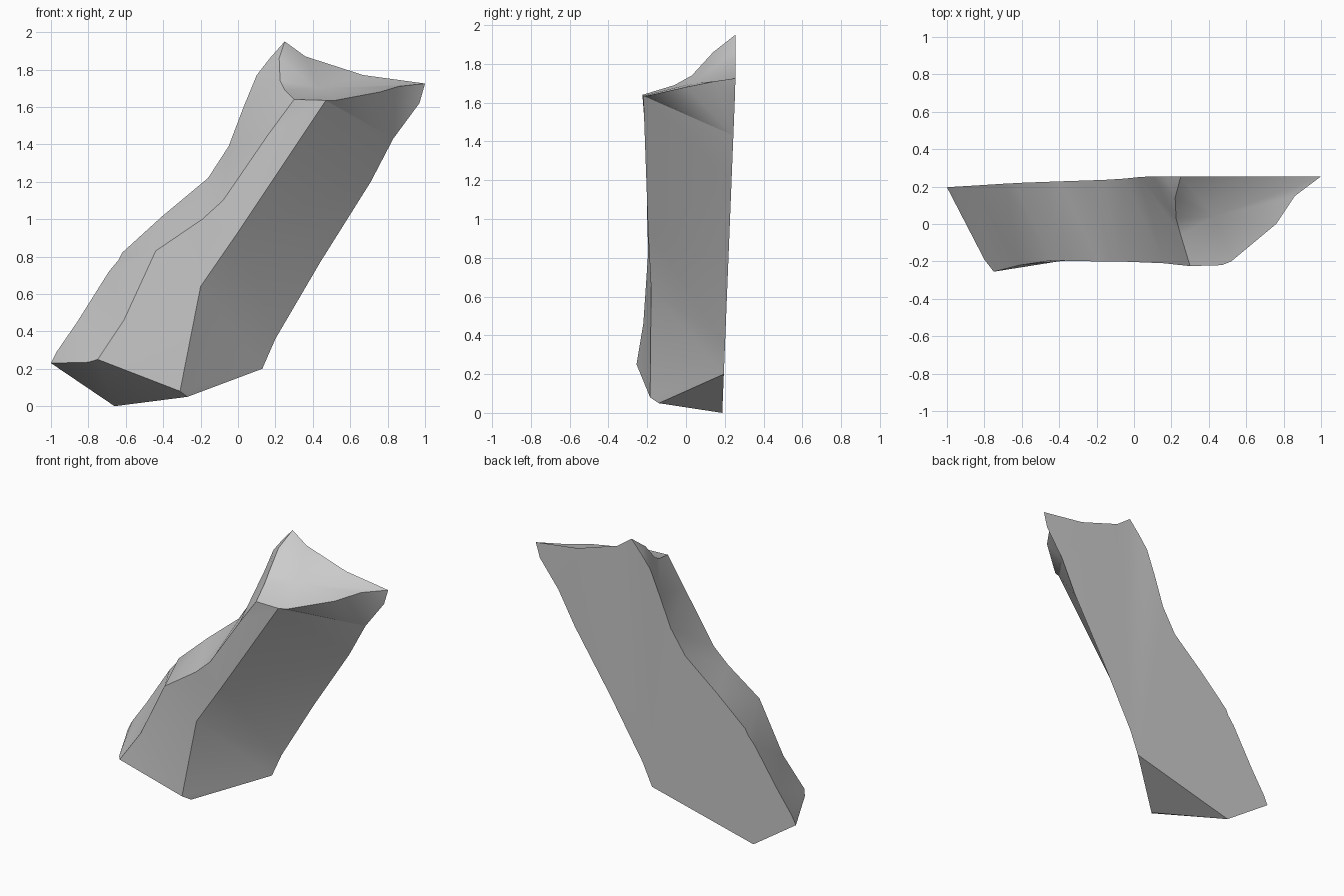
import bpy, bmesh
from mathutils import Vector

if "Cube" in bpy.data.objects:
    bpy.data.objects.remove(bpy.data.objects["Cube"])

bm = bmesh.new()
cache = {}


def v(p):
    # shared vertex per position
    p = tuple(round(c, 4) for c in p)
    if p not in cache:
        cache[p] = bm.verts.new(p)
    return cache[p]


def back(pts):
    # back outline points lie on a slightly leaning plane
    return [(x, min(0.255, 0.187 + 0.04 * z), z) for x, z in pts]


def strip(a, b):
    # triangle strip between two chains, always taking the shorter diagonal
    i = j = 0
    while i < len(a) - 1 or j < len(b) - 1:
        da = (Vector(a[i + 1]) - Vector(b[j])).length if i < len(a) - 1 else 1e9
        db = (Vector(a[i]) - Vector(b[j + 1])).length if j < len(b) - 1 else 1e9
        if da < db:
            bm.faces.new((v(a[i]), v(a[i + 1]), v(b[j])))
            i += 1
        else:
            bm.faces.new((v(a[i]), v(b[j + 1]), v(b[j])))
            j += 1


def fan(c, ring):
    for p, q in zip(ring, ring[1:]):
        bm.faces.new((v(c), v(p), v(q)))


# back outline: left side, top and right side
back_left = back([(-1, .23), (-.97, .29), (-.86, .45), (-.69, .72), (-.64, .78),
                  (-.62, .82), (-.4, 1.02), (-.16, 1.22), (-.05, 1.39), (.03, 1.6),
                  (.1, 1.77), (.17, 1.86), (.25, 1.95)])
back_top = back([(.36, 1.87), (.67, 1.77), (1, 1.725)])
back_right = back([(.13, .2), (.2, .36), (.44, .77), (.71, 1.2), (.83, 1.43), (.97, 1.62)])
foot = back([(-.66, 0)])[0]

# front ridges and the rims they run into
low_left = (-.8, -.19, .235)
ridge_left = [(-.75, -.255, .25), (-.61, -.22, .46), (-.44, -.195, .83), (-.19, -.2, 1.0),
              (-.08, -.2, 1.1), (.16, -.21, 1.45), (.3, -.225, 1.64)]
rim_left = [(.25, -.06, 1.69), (.225, .03, 1.74), (.22, .14, 1.86)]
low_right = (-.27, -.14, .05)
ridge_right = [(-.31, -.185, .08), (-.2, -.18, .64), (0, -.195, .93), (.47, -.22, 1.635)]
rim_right = [(.52, -.2, 1.635), (.76, 0, 1.68), (.86, .15, 1.71)]

# left, front and right sides
strip(back_left, [low_left] + ridge_left + rim_left)
strip(ridge_left, ridge_right)
strip([low_right] + ridge_right + rim_right, back_right + back_top[-1:])

# hollow top and slanted underside
fan((.43, .04, 1.70), [ridge_left[-1], ridge_right[-1]] + rim_right + back_top[::-1]
    + [back_left[-1]] + rim_left[::-1] + [ridge_left[-1]])
fan(foot, [back_left[0], low_left, ridge_left[0], ridge_right[0], low_right, back_right[0]])

# flat back
rear = bm.faces.new([v(p) for p in back_left + back_top + back_right[::-1] + [foot]])
bmesh.ops.triangulate(bm, faces=[rear])
bmesh.ops.recalc_face_normals(bm, faces=bm.faces[:])

mesh = bpy.data.meshes.new("rock_slab")
bm.to_mesh(mesh)
bm.free()
obj = bpy.data.objects.new("rock_slab", mesh)
bpy.context.collection.objects.link(obj)
bpy.context.view_layer.objects.active = obj
obj.select_set(True)
bpy.ops.object.shade_smooth_by_angle(angle=0.6)
